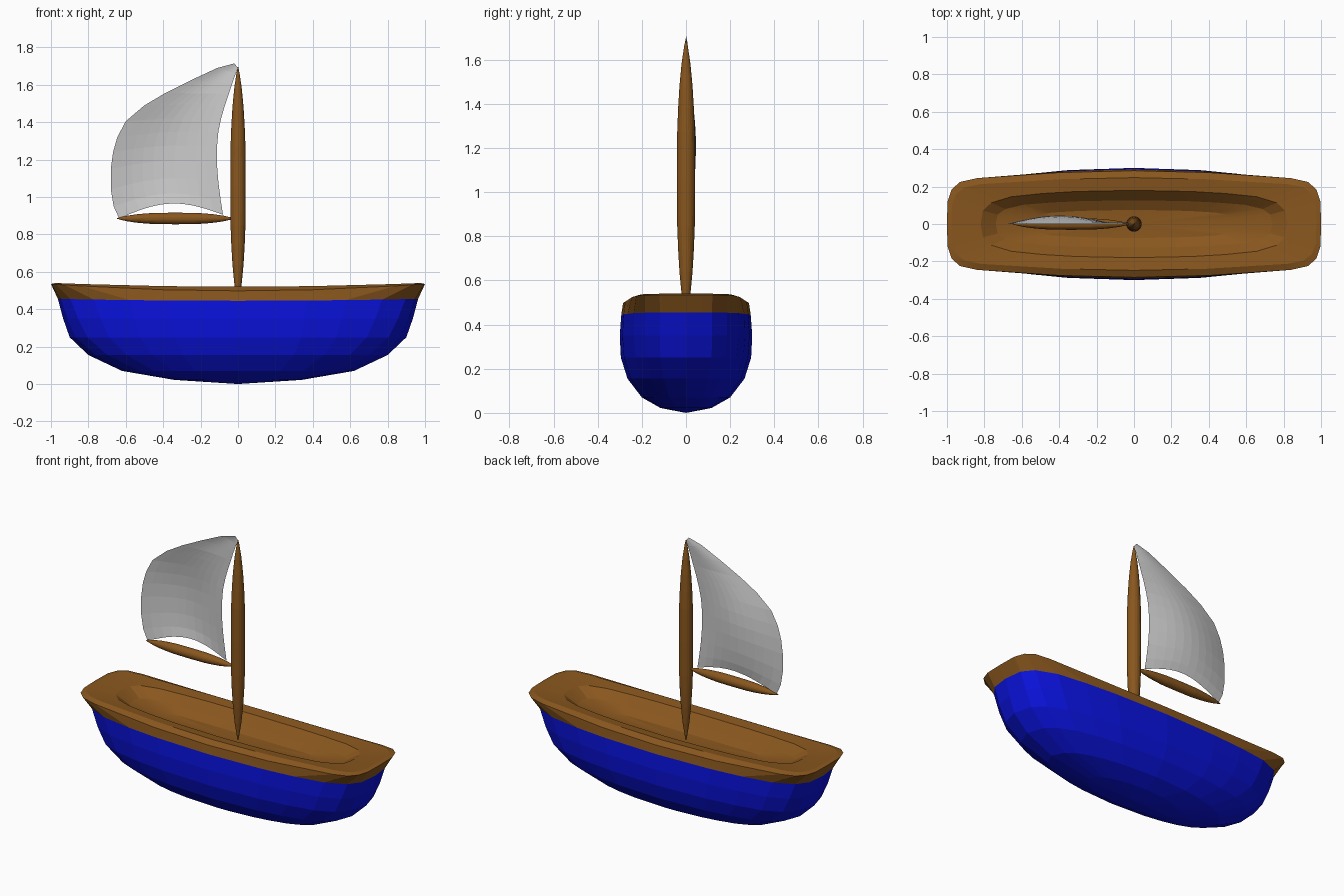
import bpy, bmesh, math

if "Cube" in bpy.data.objects:
    bpy.data.objects.remove(bpy.data.objects["Cube"])


def material(name, color):
    m = bpy.data.materials.new(name)
    m.diffuse_color = color
    m.use_nodes = True
    m.node_tree.nodes["Principled BSDF"].inputs["Base Color"].default_value = m.diffuse_color
    return m


BLUE = material("blue_paint", (0.003, 0.006, 0.7, 1))
WOOD = material("wood", (0.25, 0.095, 0.013, 1))


def make_object(name, bm, mat=None, smooth=None):
    bmesh.ops.recalc_face_normals(bm, faces=bm.faces)
    mesh = bpy.data.meshes.new(name)
    bm.to_mesh(mesh)
    bm.free()
    ob = bpy.data.objects.new(name, mesh)
    bpy.context.collection.objects.link(ob)
    if mat:
        mesh.materials.append(mat)
    if smooth:
        bpy.ops.object.select_all(action='DESELECT')
        ob.select_set(True)
        bpy.context.view_layer.objects.active = ob
        bpy.ops.object.shade_smooth_by_angle(angle=math.radians(smooth))
    return ob


def mirror_ring(quarter):
    """Quarter outline from the bow (+x) to the beam (+y) -> full closed outline."""
    half = quarter + [(-x, y) for x, y in quarter[-2::-1]]
    return half + [(x, -y) for x, y in half[-2:0:-1]]


def loft(bm, rings, start=None, end=None):
    rows = [[bm.verts.new(p) for p in r] for r in rings]
    n = len(rows[0])
    for a, b in zip(rows, rows[1:]):
        for i in range(n):
            j = (i + 1) % n
            bm.faces.new((a[i], a[j], b[j], b[i]))
    for row, tip in ((rows[0], start), (rows[-1], end)):
        if tip:
            t = bm.verts.new(tip)
            for i in range(n):
                bm.faces.new((row[i], row[(i + 1) % n], t))


# Hull: stacked boat-shaped levels (height, half length, half width, roundness, sheer)
UNIT = [(1, 0), (.985, .4), (.93, .63), (.8, .81), (.6, .905), (.38, .965), (0, 1)]
LEVELS = [(.022, .34, .115, 1), (.07, .62, .20, .8), (.155, .80, .265, .55),
          (.25, .90, .295, .35), (.35, .935, .30, .15), (.445, .963, .293, 0, .01)]


def level(z, a, b, roundness=0.0, rise=0.0):
    ring = []
    for x, y in mirror_ring(UNIT):
        k = 1 + roundness * (1 / math.hypot(x, y) - 1)   # blend toward an ellipse
        ring.append((x * a * k, y * b * k, z + rise * x * x))
    return ring


bm = bmesh.new()
loft(bm, [level(*l) for l in LEVELS], start=(0, 0, 0))
make_object("hull", bm, BLUE)

# Deck: flared gunwale, rounded crest and shallow dished cockpit
RIM = [(1, 0), (.997, .12), (.975, .185), (.93, .225), (.84, .245), (.4, .275), (0, .285)]


def rim(z, sx, sy, rise):
    return [(x * sx, y * sy, z + rise * x * x) for x, y in mirror_ring(RIM)]


bm = bmesh.new()
loft(bm, [level(*LEVELS[-1]),
          rim(.498, 1, 1, .037),
          rim(.52, .975, .87, .02),
          level(.512, .82, .18, 0, .012),
          level(.455, .74, .127, 0, .02),
          level(.426, .55, .075, 0, .01)], end=(0, 0, .42))
make_object("deck", bm, WOOD, smooth=15)

# Spars: spindles pointed at both ends
SPINDLE = [(.03, .2), (.09, .48), (.17, .72), (.25, .87), (.335, .97), (.5, 1)]


def spar(name, start, end, radius, along_x=False):
    profile = SPINDLE + [(1 - t, r) for t, r in SPINDLE[-2::-1]]

    def place(s, u, v):
        return (s, u, v + .885) if along_x else (u, v, s)

    rings = []
    for t, r in profile:
        s = start + (end - start) * t
        rings.append([place(s, radius * r * math.cos(k * math.tau / 24),
                            radius * r * math.sin(k * math.tau / 24)) for k in range(24)])
    bm = bmesh.new()
    loft(bm, rings, place(start, 0, 0), place(end, 0, 0))
    make_object(name, bm, WOOD)


spar("mast", .42, 1.70, .041)
spar("boom", -.65, -.02, .031, along_x=True)

# Sail: rows from foot to head (luff x, luff z, leech x, leech z)
ROWS = [(-.08, .905, -.635, .885), (-.092, .98, -.665, .95), (-.105, 1.08, -.68, 1.04),
        (-.113, 1.18, -.68, 1.15), (-.112, 1.27, -.668, 1.24), (-.105, 1.35, -.645, 1.32),
        (-.09, 1.42, -.60, 1.405), (-.07, 1.49, -.50, 1.49), (-.05, 1.55, -.39, 1.555),
        (-.03, 1.61, -.25, 1.625), (-.012, 1.66, -.11, 1.69), (0, 1.69, -.02, 1.714)]
COLS = 10
bm = bmesh.new()
grid = []
for k, (x0, z0, x1, z1) in enumerate(ROWS):
    v = k / (len(ROWS) - 1)
    belly = .05 * (.4 + .6 * math.sin(math.pi * min(1, v / .7))) * (1 - v) ** .5
    row = []
    for i in range(COLS + 1):
        u = i / COLS
        bulge = math.sin(math.pi * u)
        row.append(bm.verts.new((x0 + (x1 - x0) * u, 1.1 * belly * bulge,
                                 z0 + (z1 - z0) * u + .07 * bulge * (1 - v) ** 3)))
    grid.append(row)
for a, b in zip(grid, grid[1:]):
    for i in range(COLS):
        bm.faces.new((a[i], a[i + 1], b[i + 1], b[i]))
make_object("sail", bm)
